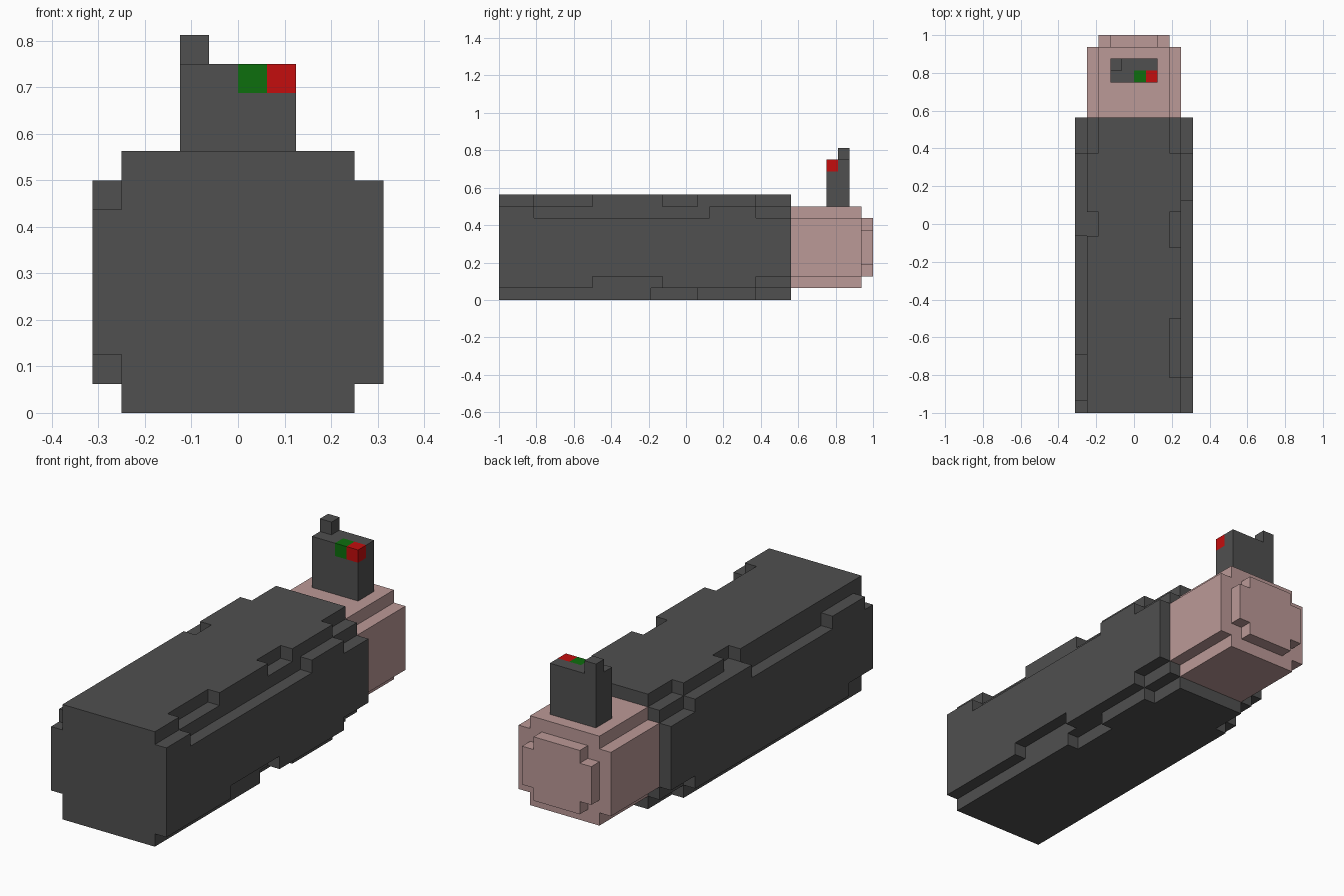
import bpy
import bmesh
import math
from mathutils import Vector

if "Cube" in bpy.data.objects:
    bpy.data.objects.remove(bpy.data.objects["Cube"], do_unlink=True)

U = 1 / 16  # size of one block


def material(name, rgb):
    m = bpy.data.materials.new(name)
    m.use_nodes = True
    m.diffuse_color = (*rgb, 1)
    bsdf = m.node_tree.nodes["Principled BSDF"]
    bsdf.inputs["Base Color"].default_value = (*rgb, 1)
    bsdf.inputs["Roughness"].default_value = 0.8
    return m


grey = material("dark grey", (0.08, 0.08, 0.08))
pink = material("dusty pink", (0.50, 0.32, 0.31))
red = material("signal red", (0.55, 0.004, 0.004))
green = material("signal green", (0.004, 0.156, 0.004))

grid = {}  # block position -> part name


def cells(xr, yr, zr):
    return [(x, y, z) for x in range(*xr) for y in range(*yr) for z in range(*zr)]


def fill(part, xr, yr, zr):
    for c in cells(xr, yr, zr):
        grid[c] = part


def carve(xr, yr, zr):
    for c in cells(xr, yr, zr):
        grid.pop(c, None)


def carve_edge(side, inset, z, spans):
    """Remove a one-block strip along the hull, inset blocks in from the side."""
    x = 4 - inset if side > 0 else -5 + inset
    for span in spans:
        carve((x, x + 1), span, (z, z + 1))


# Hull: a long block with stepped edges
fill("hull", (-4, 4), (-16, 9), (0, 9))
fill("hull", (-5, 5), (-16, 9), (1, 8))

# Irregular worn steps along the four long edges
carve_edge(1, 1, 8, [(-13, -8), (-2, 1), (6, 9)])
carve_edge(1, 0, 7, [(-13, 2), (6, 9)])
carve_edge(1, 1, 0, [(-3, 1), (6, 9)])
carve_edge(1, 0, 1, [(-8, -2), (6, 9)])
carve_edge(-1, 1, 8, [(-1, 1), (6, 9)])
carve_edge(-1, 0, 7, [(-16, -15), (-11, -1), (6, 9)])
carve_edge(-1, 1, 0, [(6, 9)])
carve_edge(-1, 0, 1, [(-16, -13), (6, 9)])

# Tail section and its end cap
fill("tail", (-3, 3), (9, 15), (1, 8))
fill("tail", (-4, 4), (9, 15), (2, 7))
fill("tail_cap", (-2, 2), (15, 16), (2, 7))
fill("tail_cap", (-3, 3), (15, 16), (3, 6))

# Upright fin with a stub and two lamps
fill("fin", (-2, 2), (12, 14), (8, 12))
fill("fin_stub", (-2, -1), (13, 14), (12, 13))
fill("green_lamp", (0, 1), (12, 13), (11, 12))
fill("red_lamp", (1, 2), (12, 13), (11, 12))


def skin(part, mat):
    """Build the exposed faces of one part and merge the flat areas."""
    bm = bmesh.new()
    for c in [c for c, p in grid.items() if p == part]:
        for axis in range(3):
            for sign in (-1, 1):
                n = Vector((0, 0, 0))
                n[axis] = sign
                if tuple(int(c[i] + n[i]) for i in range(3)) in grid:
                    continue
                u, v = Vector((0, 0, 0)), Vector((0, 0, 0))
                u[(axis + 1) % 3] = 0.5
                v[(axis + 2) % 3] = 0.5 * sign
                mid = Vector(c) + Vector((0.5, 0.5, 0.5)) + n / 2
                corners = (mid - u - v, mid + u - v, mid + u + v, mid - u + v)
                bm.faces.new([bm.verts.new(p * U) for p in corners])
    bmesh.ops.remove_doubles(bm, verts=bm.verts, dist=U / 100)
    bmesh.ops.dissolve_limit(bm, angle_limit=math.radians(1),
                             verts=bm.verts, edges=bm.edges)
    mesh = bpy.data.meshes.new(part)
    bm.to_mesh(mesh)
    bm.free()
    mesh.materials.append(mat)
    bpy.context.collection.objects.link(bpy.data.objects.new(part, mesh))


for part, mat in {"hull": grey, "tail": pink, "tail_cap": pink, "fin": grey,
                  "fin_stub": grey, "green_lamp": green, "red_lamp": red}.items():
    skin(part, mat)
